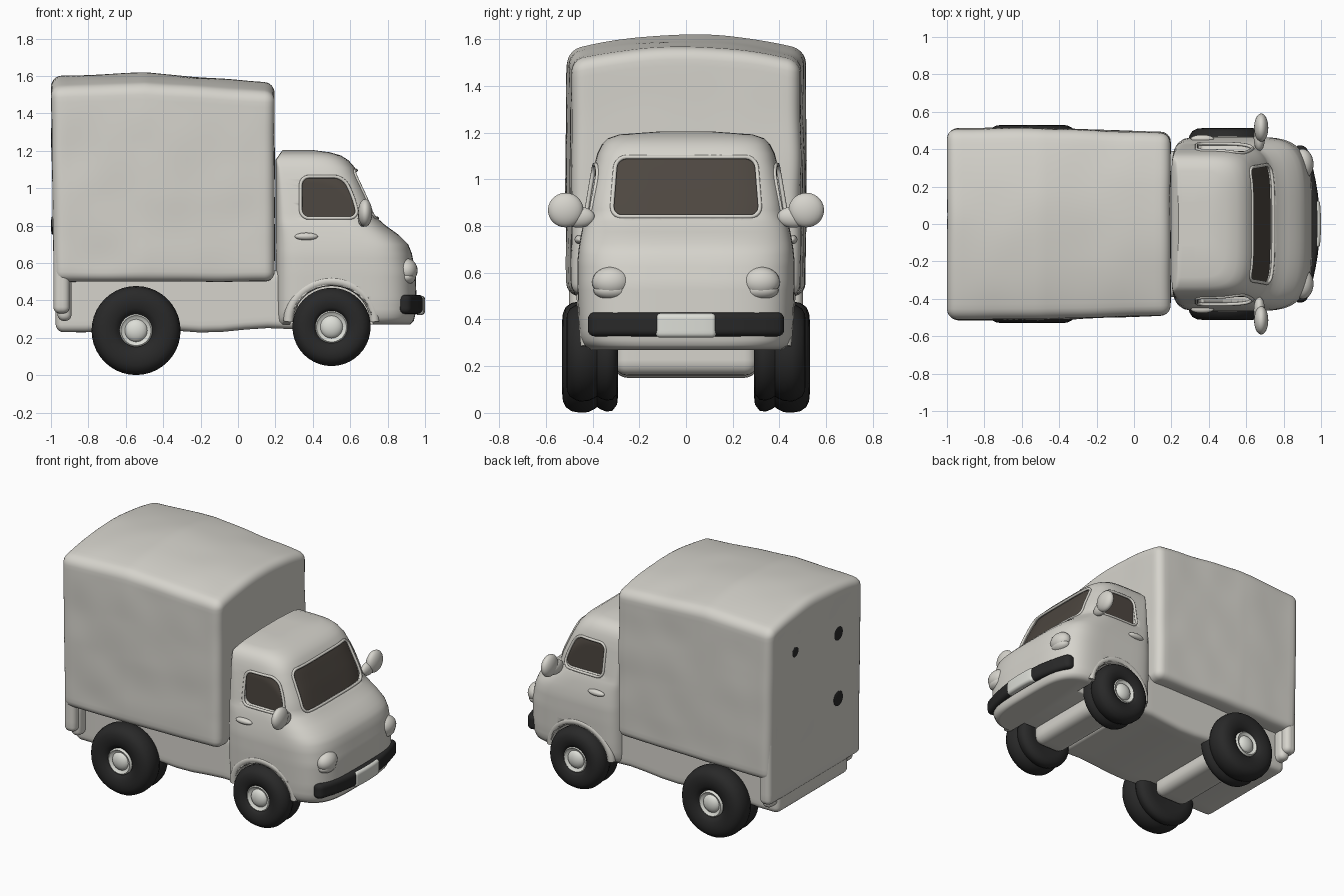
import bpy, bmesh, math
from mathutils import Vector, noise
from mathutils.bvhtree import BVHTree

if "Cube" in bpy.data.objects:
    bpy.data.objects.remove(bpy.data.objects["Cube"])


def material(name, rgb):
    m = bpy.data.materials.new(name)
    m.diffuse_color = (*rgb, 1)
    m.use_nodes = True
    m.node_tree.nodes["Principled BSDF"].inputs["Base Color"].default_value = m.diffuse_color
    return m


BODY = material("warm_grey_body", (0.67, 0.655, 0.605))
WHITE = material("off_white_trim", (0.72, 0.73, 0.68))
BLACK = material("black_rubber", (0.022, 0.022, 0.022))
GLASS = material("dark_brown_glass", (0.075, 0.063, 0.052))


def finish(name, bm, mat, angle=45):
    bmesh.ops.recalc_face_normals(bm, faces=bm.faces)
    me = bpy.data.meshes.new(name)
    bm.to_mesh(me)
    bm.free()
    me.materials.append(mat)
    me.shade_smooth()
    me.set_sharp_from_angle(angle=math.radians(angle))
    ob = bpy.data.objects.new(name, me)
    bpy.context.collection.objects.link(ob)
    return ob


def rounded_box(name, lo, hi, r, mat, n=16, deform=None):
    """Cube grid with rounded edges and an optional bending function."""
    bm, k = bmesh.new(), 3
    bmesh.ops.create_cube(bm, size=2)
    bmesh.ops.subdivide_edges(bm, edges=bm.edges[:], cuts=n - 1, use_grid_fill=True)
    for v in bm.verts:
        p, q = Vector(), Vector()
        for i in range(3):
            t = round((v.co[i] + 1) / 2 * n)
            a, b = lo[i] + r, hi[i] - r
            if t < k:
                p[i] = lo[i] + r * t / k
            elif t > n - k:
                p[i] = hi[i] - r * (n - t) / k
            else:
                p[i] = a + (b - a) * (t - k) / (n - 2 * k)
            q[i] = min(max(p[i], a), b)
        v.co = q + (p - q).normalized() * r
        if deform:
            v.co = deform(v.co)
    return finish(name, bm, mat)


def ellipsoid(name, centre, radii, mat):
    bm = bmesh.new()
    bmesh.ops.create_uvsphere(bm, u_segments=24, v_segments=14, radius=1)
    for v in bm.verts:
        v.co = Vector(c + a * b for c, a, b in zip(centre, v.co, radii))
    return finish(name, bm, mat, 180)


def lathe(name, profile, cx, cz, side, mat, seg=40):
    """Spin (y, radius) points around an axle parallel to y."""
    bm, rings = bmesh.new(), []
    for y, r in profile:
        rings.append([bm.verts.new((cx + r * math.cos(2 * math.pi * i / seg), side * y,
                                    cz + r * math.sin(2 * math.pi * i / seg))) for i in range(seg)])
    skin(bm, rings)
    return finish(name, bm, mat, 60)


def skin(bm, rings):
    """Join closed rings of equal length and cap both ends."""
    n = len(rings[0])
    for a, b in zip(rings, rings[1:]):
        for i in range(n):
            j = (i + 1) % n
            bm.faces.new((a[i], a[j], b[j], b[i]))
    bm.faces.new(rings[0])
    bm.faces.new(rings[-1])


def tube(name, pts, radius, mat, cyclic):
    cu = bpy.data.curves.new(name, 'CURVE')
    cu.dimensions = '3D'
    cu.bevel_depth, cu.bevel_resolution, cu.use_fill_caps = radius, 3, True
    sp = cu.splines.new('POLY')
    sp.points.add(len(pts) - 1)
    for p, co in zip(sp.points, pts):
        p.co = (*co, 1)
    sp.use_cyclic_u = cyclic
    cu.materials.append(mat)
    bpy.context.collection.objects.link(bpy.data.objects.new(name, cu))


# Cargo box: crowned roof, narrower towards the cab, slightly lumpy walls
def cargo_shape(p):
    h = (p.z - 0.5) / 1.1
    f = max(0, p.x + 0.5)
    w = noise.noise(p * 4) * 0.011
    return Vector((p.x + 0.015 * (1 - h) * (p.x < -0.5) + w * 0.3,
                   p.y * (1 - 0.07 * f + 0.008 * math.sin(h * math.pi) + w),
                   p.z - h * (0.06 * (p.y / 0.5) ** 2 + 0.075 * f + 0.04 * max(0, -0.5 - p.x)) + w * 0.5))


rounded_box("cargo_box", (-1.0, -0.51, 0.5), (0.195, 0.51, 1.618), 0.055, BODY, 40, cargo_shape)
rounded_box("tailgate", (-0.987, -0.5, 0.33), (-0.9, 0.5, 0.8), 0.035, BODY)
for y, z, r in ((-0.24, 1.25, 0.05), (-0.24, 0.8, 0.05), (0.23, 1.3, 0.035)):
    ellipsoid("rear_spot", (-0.993, y, z), (0.007, r, r), BLACK)

# Chassis and axle housings
rounded_box("chassis", (-0.975, -0.39, 0.24), (0.32, 0.39, 0.56), 0.04, BODY, 16,
            lambda p: p + Vector((0, 0, 0.012 * math.sin(p.x * 9) * (p.z < 0.4))))
rounded_box("rear_axle", (-0.68, -0.31, 0.15), (-0.42, 0.31, 0.32), 0.06, BODY)
rounded_box("front_axle", (0.38, -0.31, 0.16), (0.62, 0.31, 0.34), 0.06, BODY)

# Cab: stacked cross-sections (height, nose x, half width)
SECTIONS = [(.27, .92, .41), (.29, .94, .44), (.33, .95, .455), (.40, .955, .46), (.55, .95, .465),
            (.65, .93, .465), (.70, .91, .46), (.75, .86, .452), (.80, .79, .442), (.84, .745, .43),
            (.95, .70, .412), (1.05, .655, .395), (1.11, .625, .38), (1.15, .59, .36),
            (1.175, .55, .335), (1.192, .49, .285), (1.204, .40, .12)]


def spow(v, e):
    return math.copysign(abs(v) ** e, v)


levels = [SECTIONS[0]]
for s, t in zip(SECTIONS, SECTIONS[1:]):
    m = max(1, round((t[0] - s[0]) / 0.025))
    levels += [tuple(a + (b - a) * i / m for a, b in zip(s, t)) for i in range(1, m + 1)]
bm, rings, N = bmesh.new(), [], 88
for z, xf, w in levels:
    xb = 0.2 + max(0, z - 1.15) * 0.7
    xc = max(xb + 0.04, xf - 0.36)
    front_e = 0.5 - 0.12 * min(1, max(0, (z - 0.75) / 0.15))
    ring = []
    for i in range(N):
        a = 2 * math.pi * (i + 0.5) / N
        c, s = math.cos(a), math.sin(a)
        e = front_e if c > 0 else 0.25
        ring.append(bm.verts.new((xc + spow(c, e) * ((xf - xc) if c > 0 else (xc - xb)),
                                  w * spow(s, e), z)))
    rings.append(ring)
skin(bm, rings)
bmesh.ops.recalc_face_normals(bm, faces=bm.faces)
cab_tree = BVHTree.FromBMesh(bm)
cab = finish("cab", bm, BODY)


def cut_from_cab(cutter):
    cutter.hide_render = cutter.hide_viewport = True
    mod = cab.modifiers.new(cutter.name, 'BOOLEAN')
    mod.operation, mod.solver, mod.object = 'DIFFERENCE', 'EXACT', cutter


# Front wheel wells
FX, FZ, RX, RZ = 0.50, 0.258, -0.545, 0.239
for side in (-1, 1):
    cut_from_cab(lathe("wheel_well_cutter", [(0.27, 0.222), (0.7, 0.222)], FX, FZ, side, BODY))


# Windows: dark panes set into shallow pockets in the cab, with a soft rim
def window(name, z0, z1, span, origin_at, ray, depth, n=18, r=0.045):
    bm, rows, h = bmesh.new(), [], z1 - z0
    for j in range(n + 1):
        v = (1 - math.cos(math.pi * j / n)) / 2
        a, b = span(v)
        d = min(v, 1 - v) * h
        inset = r - math.sqrt(r * r - (r - d) ** 2) if d < r else 0
        row = []
        for i in range(n + 1):
            u = a + inset + (b - a - 2 * inset) * i / n
            row.append(cab_tree.ray_cast(origin_at(u, z0 + v * h), ray)[0])
        rows.append(row)
    edge = (rows[0] + [w[-1] for w in rows[1:-1]] + rows[-1][::-1] + [w[0] for w in rows[-2:0:-1]])
    tube(name + "_rim", edge, 0.009, BODY, True)
    pane = [[bm.verts.new(p + ray * (depth(p) - 0.004)) for p in w] for w in rows]
    for p, q in zip(pane, pane[1:]):
        for i in range(n):
            bm.faces.new((p[i], p[i + 1], q[i + 1], q[i]))
    finish(name, bm, GLASS)
    # pocket: the same grid pulled outside the cab and pushed in to the pane
    bm = bmesh.new()
    grids = [[[bm.verts.new(p + ray * k(p)) for p in w] for w in rows] for k in (lambda p: -0.06, depth)]
    for g in grids:
        for p, q in zip(g, g[1:]):
            for i in range(n):
                bm.faces.new((p[i], p[i + 1], q[i + 1], q[i]))
    loops = [g[0] + [w[-1] for w in g[1:-1]] + g[-1][::-1] + [w[0] for w in g[-2:0:-1]] for g in grids]
    for i in range(len(loops[0])):
        bm.faces.new((loops[0][i - 1], loops[0][i], loops[1][i], loops[1][i - 1]))
    cut_from_cab(finish(name + "_cutter", bm, BODY))


window("windscreen", 0.84, 1.095, lambda v: (-0.32 + 0.02 * v, 0.32 - 0.02 * v),
       lambda u, z: Vector((2, u, z)), Vector((-1, 0, 0)), lambda p: 0.02)

for side in (-1, 1):
    window("side_window", 0.84, 1.062, lambda v: (0.335, 0.64 - 0.02 * v - 0.06 * v * v),
           lambda u, z: Vector((u, 2 * side, z)), Vector((0, -side, 0)),
           lambda p: max(0.012, abs(p.y) - 0.385))
    # Wheel arch lip, door handle, headlight, mirror
    tube("wheel_arch", [(FX + 0.23 * math.cos(t), side * (0.425 + 0.018 * math.sin(t)),
                         FZ + 0.03 + 0.215 * math.sin(t))
                        for t in (math.pi * i / 24 for i in range(25))], 0.027, BODY, False)
    ellipsoid("door_handle", (0.365, side * 0.455, 0.742), (0.062, 0.022, 0.02), BODY)
    ellipsoid("headlight", (0.9, side * 0.32, 0.56), (0.06, 0.082, 0.065), BODY)
    ellipsoid("headlight_base", (0.9, side * 0.32, 0.525), (0.05, 0.076, 0.04), BODY)
    ellipsoid("mirror", (0.68, side * 0.515, 0.868), (0.038, 0.076, 0.074), BODY)
    ellipsoid("mirror_arm", (0.67, side * 0.46, 0.838), (0.03, 0.07, 0.045), BODY)
    rounded_box("rear_latch", (-0.965, side * 0.41 - 0.05, 0.29), (-0.89, side * 0.41 + 0.05, 0.52),
                0.035, BODY, 10)
    # Wheels: tyres with two lobes, pale hub and domed cap
    for label, x, z, r, out in (("rear", RX, RZ, 0.238, 0.53), ("front", FX, FZ, 0.209, 0.512)):
        s = r / 0.228
        tyre = [(0.30, 0.08), (0.29, 0.15), (0.295, 0.195), (0.315, 0.22), (0.34, 0.224), (0.365, 0.215),
                (0.38, 0.205), (0.395, 0.215), (0.42, 0.226), (0.455, 0.228), (out - 0.04, 0.222),
                (out - 0.015, 0.205), (out - 0.003, 0.18), (out, 0.15), (out - 0.006, 0.115),
                (out - 0.02, 0.092), (out - 0.04, 0.084 / s)]
        lathe(label + "_tyre", [(y, q * s) for y, q in tyre], x, z, side, BLACK)
        lathe(label + "_hub", [(0.40, 0.088), (out - 0.02, 0.088), (out - 0.014, 0.08),
                               (out - 0.028, 0.064)], x, z, side, WHITE)
        ellipsoid(label + "_hub_cap", (x, side * (out - 0.036), z), (0.062, 0.036, 0.062), WHITE)

# The cab's cut faces keep even shading
cab.modifiers.new("even_shading", 'WEIGHTED_NORMAL').keep_sharp = True


# Bumper wrapped around the nose, with a blank pale plate in the middle
def wrap(p):
    return Vector((p.x - 0.42 * p.y ** 2, p.y, p.z))


rounded_box("front_bumper", (0.93, -0.42, 0.328), (0.994, 0.42, 0.43), 0.028, BLACK, 20, wrap)
rounded_box("front_plate", (0.95, -0.13, 0.322), (1.0, 0.13, 0.425), 0.02, WHITE, 12, wrap)
